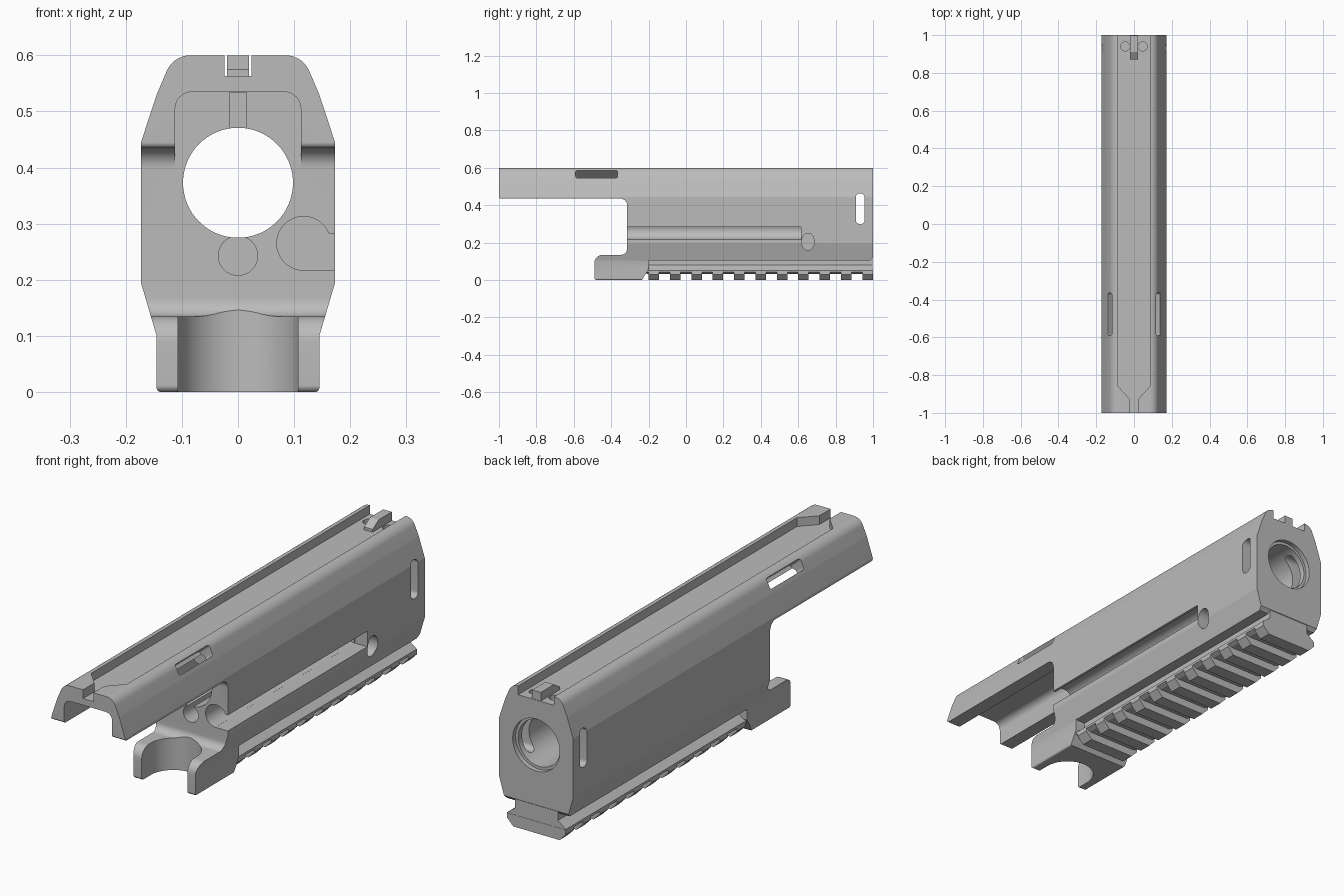
import bpy, bmesh, math
from mathutils import Vector, Matrix

cube = bpy.data.objects.get("Cube")
if cube:
    bpy.data.objects.remove(cube)

grey = bpy.data.materials.new("plain grey")
grey.use_nodes = True
colour = (0.5, 0.5, 0.5, 1)
grey.diffuse_color = colour
grey.node_tree.nodes["Principled BSDF"].inputs["Base Color"].default_value = colour


def fillet(corners, steps=8):
    """Round each (u, v, radius) corner of a closed profile."""
    out = []
    n = len(corners)
    for i, (u, v, *rad) in enumerate(corners):
        p = Vector((u, v))
        if not rad:
            out.append(p)
            continue
        a = (Vector(corners[i - 1][:2]) - p).normalized()
        b = (Vector(corners[(i + 1) % n][:2]) - p).normalized()
        half = a.angle(b) / 2
        centre = p + (a + b).normalized() * rad[0] / math.sin(half)
        start = p + a * rad[0] / math.tan(half) - centre
        end = p + b * rad[0] / math.tan(half) - centre
        for k in range(steps + 1):
            d = start.lerp(end, k / steps).normalized()
            out.append(centre + d * rad[0])
    return out


def mirrored(half):
    """Complete a right-hand profile across x = 0."""
    return half + [(-c[0], *c[1:]) for c in reversed(half)]


def circle(u, v, ru, rv=None, n=48):
    rv = rv or ru
    return [(u + ru * math.cos(math.tau * k / n), v + rv * math.sin(math.tau * k / n))
            for k in range(n)]


def box(u0, u1, v0, v1, *r):
    return [(u0, v0, *r), (u1, v0, *r), (u1, v1, *r), (u0, v1, *r)]


PLACE = {"x": lambda u, v, t: (t, u, v),
         "y": lambda u, v, t: (u, t, v),
         "z": lambda u, v, t: (u, v, t)}


def prism(name, profile, axis, lo, hi):
    """Extrude a profile along an axis."""
    pts = fillet(profile)
    bm = bmesh.new()
    ends = [[bm.verts.new(PLACE[axis](*p, t)) for p in pts] for t in (lo, hi)]
    bm.faces.new(ends[0])
    bm.faces.new(ends[1])
    for i in range(len(pts)):
        bm.faces.new((ends[0][i - 1], ends[0][i], ends[1][i], ends[1][i - 1]))
    bmesh.ops.recalc_face_normals(bm, faces=bm.faces)
    mesh = bpy.data.meshes.new(name)
    bm.to_mesh(mesh)
    bm.free()
    mesh.materials.append(grey)
    ob = bpy.data.objects.new(name, mesh)
    bpy.context.collection.objects.link(ob)
    return ob


def activate(ob):
    bpy.ops.object.select_all(action="DESELECT")
    ob.select_set(True)
    bpy.context.view_layer.objects.active = ob


def combine(ob, tool, operation="DIFFERENCE"):
    activate(ob)
    mod = ob.modifiers.new("cut", "BOOLEAN")
    mod.operation, mod.solver, mod.object = operation, "EXACT", tool
    bpy.ops.object.modifier_apply(modifier=mod.name)
    bpy.data.objects.remove(tool)


# Housing: cross-section trimmed by the side outline
section = mirrored([(0.145, 0, 0.008), (0.145, 0.1), (0.173, 0.195, 0.02),
                    (0.173, 0.445, 0.01), (0.145, 0.53, 0.04), (0.115, 0.6, 0.045)])
housing = prism("housing", section, "y", -1, 1)
outline = [(-1, 0.62), (-1, 0.435, 0.01), (-0.315, 0.435, 0.035), (-0.315, 0.135, 0.032),
           (-0.49, 0.135, 0.045), (-0.49, 0, 0.012), (-0.235, 0), (-0.2, 0.06),
           (-0.2, 0.105), (0.985, 0.105), (1, 0.12), (1, 0.62)]
combine(housing, prism("side_outline", outline, "x", -0.3, 0.3), "INTERSECT")

cuts = [
    # Open channel beneath the front top cover
    (box(-0.112, 0.112, 0.36, 0.535, 0.03), "y", -1.1, -0.315),
    # Main bore, rear counterbore and keyway
    (circle(0, 0.373, 0.098, n=64), "y", -0.6, 1.1),
    (circle(0, 0.373, 0.11, n=64), "y", 0.98, 1.1),
    (box(-0.015, 0.015, 0.42, 0.534), "y", -0.4, -0.1),
    # Rod hole and side groove
    (circle(0, 0.243, 0.035), "y", -0.6, 0.6),
    (circle(0.117, 0.265, 0.048), "y", -0.6, 0.615),
    (box(0.115, 0.2, 0.217, 0.283), "y", -0.6, 0.616),
    (circle(0.652, 0.205, 0.034, 0.045), "x", 0.11, 0.25),
    # Round cradle in the front lug
    (circle(0, -0.43, 0.107, n=64), "z", -0.1, 0.25),
    (box(-0.107, 0.107, -0.6, -0.43), "z", -0.1, 0.25),
    # Rear cross slots
    (box(0.908, 0.955, 0.3, 0.462, 0.02), "x", -0.3, 0.3),
    # Sighting trough, narrowing to a notch at the front
    (mirrored([(0.024, -1.1), (0.024, -0.925), (0.084, -0.86), (0.084, 1.1)]),
     "z", 0.563, 0.7),
]
for number, (profile, axis, lo, hi) in enumerate(cuts):
    combine(housing, prism("cutter_%d" % number, profile, axis, lo, hi))

# Slanted windows through the cover shoulders, and rear sight holes
for side in (-1, 1):
    window = prism("window_cutter", box(-0.022, 0.022, -0.59, -0.365, 0.01), "z", -0.052, 0.07)
    window.data.transform(Matrix.Translation((side * 0.127, 0, 0.565))
                          @ Matrix.Rotation(side * math.radians(48), 4, "Y"))
    combine(housing, window)
    combine(housing, prism("pin_cutter", circle(side * 0.046, 0.94, 0.024), "z", 0.54, 0.6))

# Narrow sight post with a ramped front
prism("sight_post", [(0.87, 0.55), (0.998, 0.55), (0.998, 0.6), (0.91, 0.6), (0.87, 0.575)],
      "x", -0.02, 0.02)

# Accessory rail: continuous flared core and cross teeth
prism("rail_core", mirrored([(0.118, 0.033), (0.137, 0.042), (0.137, 0.052),
                             (0.1, 0.08), (0.1, 0.12)]), "y", -0.21, 0.998)
tooth = mirrored([(0.108, 0), (0.137, 0.03), (0.137, 0.05), (0.09, 0.05)])
for k in range(11):
    y = -0.2 + k * 0.1143
    prism("rail_tooth_%d" % (k + 1), tooth, "y", y, y + 0.056)

for ob in bpy.context.scene.objects:
    if ob.type == "MESH":
        activate(ob)
        bpy.ops.object.shade_smooth_by_angle(angle=math.radians(25))
